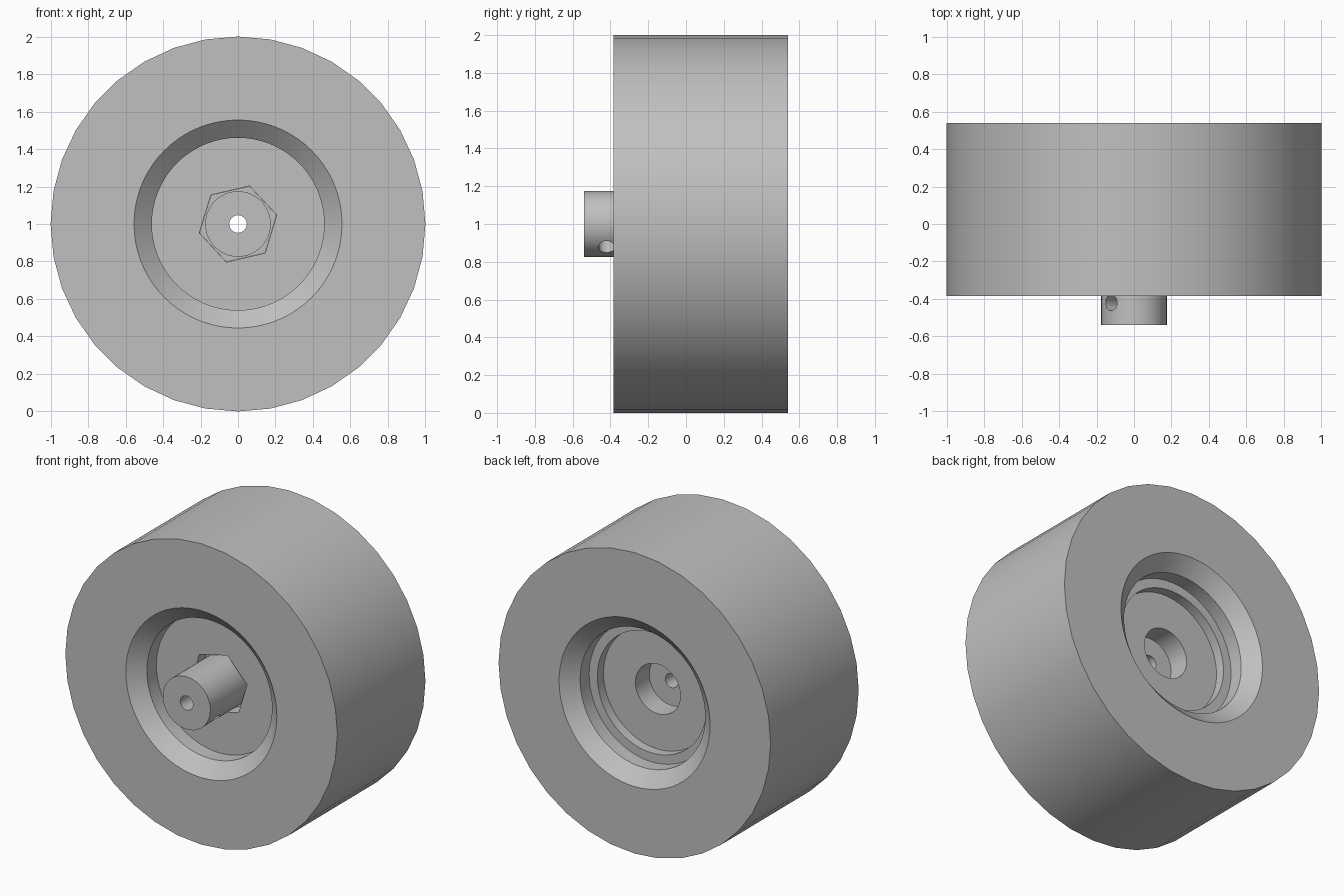
import bpy
from math import pi, cos, sin, radians
from mathutils import Matrix, Vector

default = bpy.data.objects.get("Cube")
if default:
    bpy.data.objects.remove(default, do_unlink=True)

grey = bpy.data.materials.new("plain_grey")
grey.use_nodes = True
tone = (0.53, 0.53, 0.53, 1)
grey.diffuse_color = tone
grey.node_tree.nodes["Principled BSDF"].inputs["Base Color"].default_value = tone

CENTRE = Vector((0, 0, 1))


def lathe(name, profile, sides, turn=0):
    """Solid of revolution about the wheel axis from (radius, y) points, with capped ends."""
    verts, faces = [], []
    for r, y in profile:
        for i in range(sides):
            a = turn + 2 * pi * i / sides
            verts.append(CENTRE + Vector((r * cos(a), y, r * sin(a))))
    for k in range(len(profile) - 1):
        for i in range(sides):
            j = (i + 1) % sides
            a, b = k * sides, (k + 1) * sides
            faces.append((a + i, b + i, b + j, a + j))
    faces.append(tuple(range(sides)))
    last = (len(profile) - 1) * sides
    faces.append(tuple(reversed(range(last, last + sides))))
    mesh = bpy.data.meshes.new(name)
    mesh.from_pydata(verts, [], faces)
    mesh.materials.append(grey)
    obj = bpy.data.objects.new(name, mesh)
    bpy.context.collection.objects.link(obj)
    return obj


def carve(obj, cutters):
    """Subtract each cutter, then smooth the curved faces."""
    bpy.ops.object.select_all(action="DESELECT")
    bpy.context.view_layer.objects.active = obj
    obj.select_set(True)
    for cutter in cutters:
        mod = obj.modifiers.new("cut", "BOOLEAN")
        mod.operation, mod.solver, mod.object = "DIFFERENCE", "EXACT", cutter
        bpy.ops.object.modifier_apply(modifier=mod.name)
        bpy.data.objects.remove(cutter, do_unlink=True)
    bpy.ops.object.shade_smooth_by_angle(angle=radians(30))


FRONT, BACK, TIP = -0.385, 0.54, -0.54

# Wheel with a tapered recess each side, hex socket and rear bore
wheel = lathe("wheel", [(1, FRONT), (1, BACK)], 36)
front_recess = lathe("front_recess", [(0.565, FRONT - 0.01), (0.555, FRONT), (0.46, -0.3), (0.46, -0.2)], 72)
rear_recess = lathe("rear_recess", [(0.4, 0.295), (0.4, 0.36), (0.46, 0.36), (0.46, 0.455),
                                    (0.555, BACK), (0.565, BACK + 0.01)], 72)
hex_socket = lathe("hex_socket", [(0.212, -0.3), (0.212, 0.15)], 6, radians(13))
rear_bore = lathe("rear_bore", [(0.165, 0.1), (0.165, 0.4)], 48)
carve(wheel, [front_recess, rear_recess, hex_socket, rear_bore])

# Hub: round collar with a hex foot seated in the socket
hub = lathe("hub_collar", [(0.175, TIP), (0.175, -0.11)], 48)
foot = lathe("hub_hex_foot", [(0.211, -0.11), (0.211, 0.15)], 6, radians(13))

# Axle hole through the hub and a cross hole for the set screw
axle_holes = [lathe("axle_hole", [(0.047, -0.7), (0.047, 0.5)], 32) for _ in range(2)]
screw_hole = lathe("screw_hole", [(0.043, -0.4), (0.043, 0.4)], 32)
screw_hole.data.transform(Matrix.Translation((0, -0.42, 1)) @ Matrix.Rotation(radians(-45), 4, "Y")
                          @ Matrix.Rotation(radians(90), 4, "X") @ Matrix.Translation(-CENTRE))
carve(hub, [axle_holes[0], screw_hole])
carve(foot, [axle_holes[1]])
